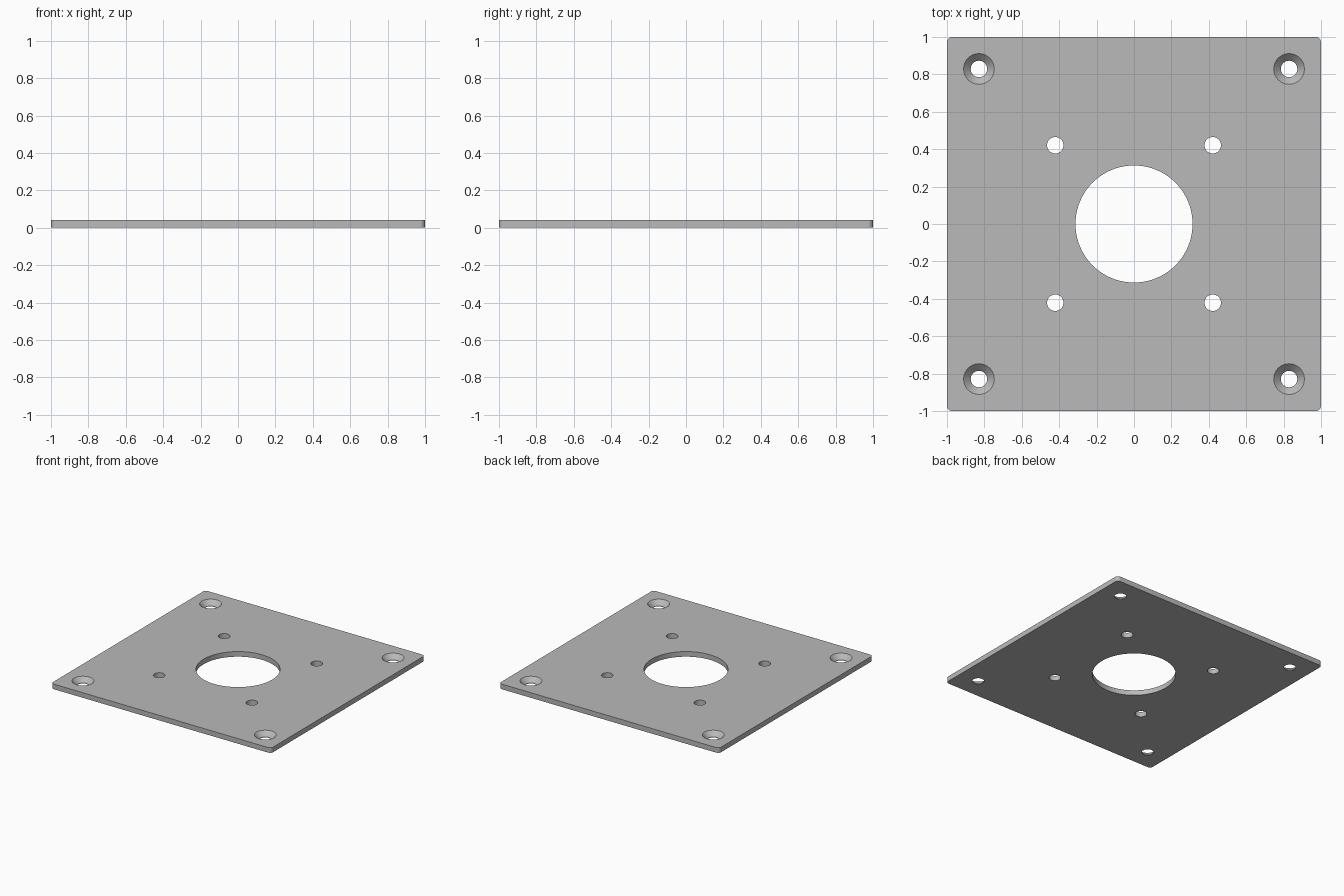
import bpy, bmesh
from math import cos, sin, pi, radians

if "Cube" in bpy.data.objects:
    bpy.data.objects.remove(bpy.data.objects["Cube"])

T = 0.042          # plate thickness
R = 0.028          # corner radius


def mesh_object(name, bm):
    bmesh.ops.recalc_face_normals(bm, faces=bm.faces)
    me = bpy.data.meshes.new(name)
    bm.to_mesh(me)
    bm.free()
    ob = bpy.data.objects.new(name, me)
    bpy.context.collection.objects.link(ob)
    return ob


def add_turned(bm, x, y, profile, n):
    """Closed solid of revolution from (radius, z) pairs."""
    rings = [[bm.verts.new((x + r * cos(2 * pi * i / n), y + r * sin(2 * pi * i / n), z))
              for i in range(n)] for r, z in profile]
    for a, b in zip(rings, rings[1:]):
        for i in range(n):
            j = (i + 1) % n
            bm.faces.new((a[i], a[j], b[j], b[i]))
    bm.faces.new(rings[0][::-1])
    bm.faces.new(rings[-1])


# Square plate with rounded corners
bm = bmesh.new()
outline = []
for k, (sx, sy) in enumerate([(1, 1), (-1, 1), (-1, -1), (1, -1)]):
    for i in range(9):
        a = k * pi / 2 + i * pi / 16
        outline.append(bm.verts.new((sx * (1 - R) + R * cos(a), sy * (1 - R) + R * sin(a), 0)))
base = bm.faces.new(outline)
top = bmesh.ops.extrude_face_region(bm, geom=[base], use_keep_orig=True)["geom"]
bmesh.ops.translate(bm, vec=(0, 0, T), verts=[v for v in top if isinstance(v, bmesh.types.BMVert)])
plate = mesh_object("mounting_plate", bm)

# Dark grey metal
metal = bpy.data.materials.new("dark_grey_metal")
metal.diffuse_color = (0.49, 0.49, 0.49, 1)
metal.use_nodes = True
metal.node_tree.nodes["Principled BSDF"].inputs["Base Color"].default_value = metal.diffuse_color
plate.data.materials.append(metal)

# Cutters: centre bore, four bolt holes, four countersunk corner holes
bm = bmesh.new()
add_turned(bm, 0, 0, [(0.313, -0.1), (0.313, 0.15)], 96)
for sx in (-1, 1):
    for sy in (-1, 1):
        add_turned(bm, sx * 0.421, sy * 0.421, [(0.044, -0.1), (0.044, 0.15)], 48)
        add_turned(bm, sx * 0.829, sy * 0.829,
                   [(0.044, -0.1), (0.044, 0.004), (0.082, T), (0.082, 0.15)], 48)
cutter = mesh_object("hole_cutter", bm)
cutter.hide_render = True
cutter.data.materials.append(metal)

# Cut the holes and smooth the round walls
mod = plate.modifiers.new("holes", "BOOLEAN")
mod.operation = "DIFFERENCE"
mod.solver = "EXACT"
mod.object = cutter
bpy.context.view_layer.objects.active = plate
plate.select_set(True)
bpy.ops.object.modifier_apply(modifier=mod.name)
bpy.data.objects.remove(cutter)
bpy.ops.object.shade_smooth_by_angle(angle=radians(30))
